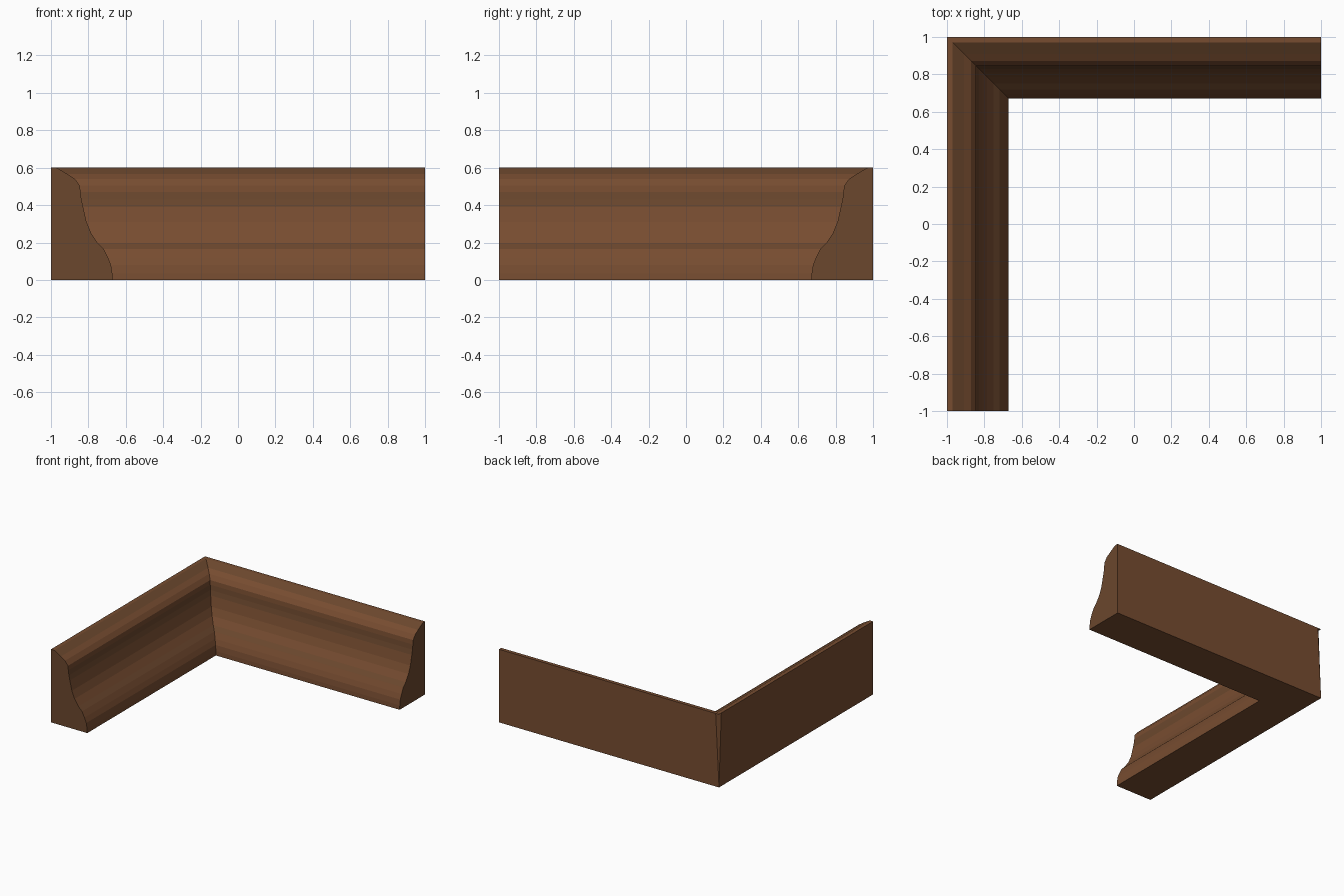
import bpy, bmesh
from mathutils import Vector

if "Cube" in bpy.data.objects:
    bpy.data.objects.remove(bpy.data.objects["Cube"])

# Moulding cross-section: (distance from outer wall, height)
PROFILE = [(0, 0), (.33, 0), (.328, .035), (.321, .08), (.305, .12), (.282, .165),
           (.25, .197), (.215, .25), (.19, .31), (.172, .39), (.163, .43),
           (.158, .47), (.154, .505), (.128, .54), (.09, .565), (.03, .6), (0, .6)]


def material(name, rgb):
    m = bpy.data.materials.new(name)
    m.diffuse_color = (*rgb, 1)
    m.use_nodes = True
    m.node_tree.nodes["Principled BSDF"].inputs["Base Color"].default_value = m.diffuse_color
    return m


bm = bmesh.new()
# Three stations of the sweep: front end, mitred corner, right end
stations = [[bm.verts.new(p) for p in ring] for ring in (
    [(-1 + d, -1, z) for d, z in PROFILE],
    [(-1 + d, 1 - d, z) for d, z in PROFILE],
    [(1, 1 - d, z) for d, z in PROFILE])]
n = len(PROFILE)
for a, b in zip(stations, stations[1:]):
    for i in range(n):
        j = (i + 1) % n
        bm.faces.new((a[i], a[j], b[j], b[i]))
caps = [bm.faces.new(stations[0]), bm.faces.new(stations[2])]
bmesh.ops.recalc_face_normals(bm, faces=bm.faces)

# Darker wood on the cut ends and in the narrow bands of the moulding
for f in bm.faces:
    z = f.calc_center_median().z
    inner = abs(f.normal.z) < .99 and max(-f.normal.x, f.normal.y) < .99
    band = inner and (.165 < z < .197 or .39 < z < .47 or z > .565)
    f.material_index = int(f in caps or band)

# Tapered cut on the outer wall corner, leaving the top sheet whole
p, q, r = Vector((-1, 1, 0)), Vector((-.97, 1, .6)), Vector((-1, .97, .6))
normal = (q - p).cross(r - p).normalized()
if normal.x > 0:
    normal.negate()
bmesh.ops.bisect_plane(bm, geom=bm.verts[:] + bm.edges[:] + bm.faces[:],
                       plane_co=p, plane_no=normal, dist=1e-5)
waste = [f for f in bm.faces if f.normal.z < .9
         and (f.calc_center_median() - p).dot(normal) > 1e-4]
bmesh.ops.delete(bm, geom=waste, context='FACES')
corner = [min(bm.verts, key=lambda v: (v.co - c).length) for c in (p, q, r)]
face = bm.faces.new(corner)
face.normal_update()
if face.normal.dot(normal) < 0:
    face.normal_flip()

mesh = bpy.data.meshes.new("corner_moulding")
bm.to_mesh(mesh)
bm.free()
mesh.materials.append(material("warm brown wood", (.184, .073, .030)))
mesh.materials.append(material("dull brown wood", (.147, .063, .026)))
obj = bpy.data.objects.new("corner_moulding", mesh)
bpy.context.collection.objects.link(obj)
